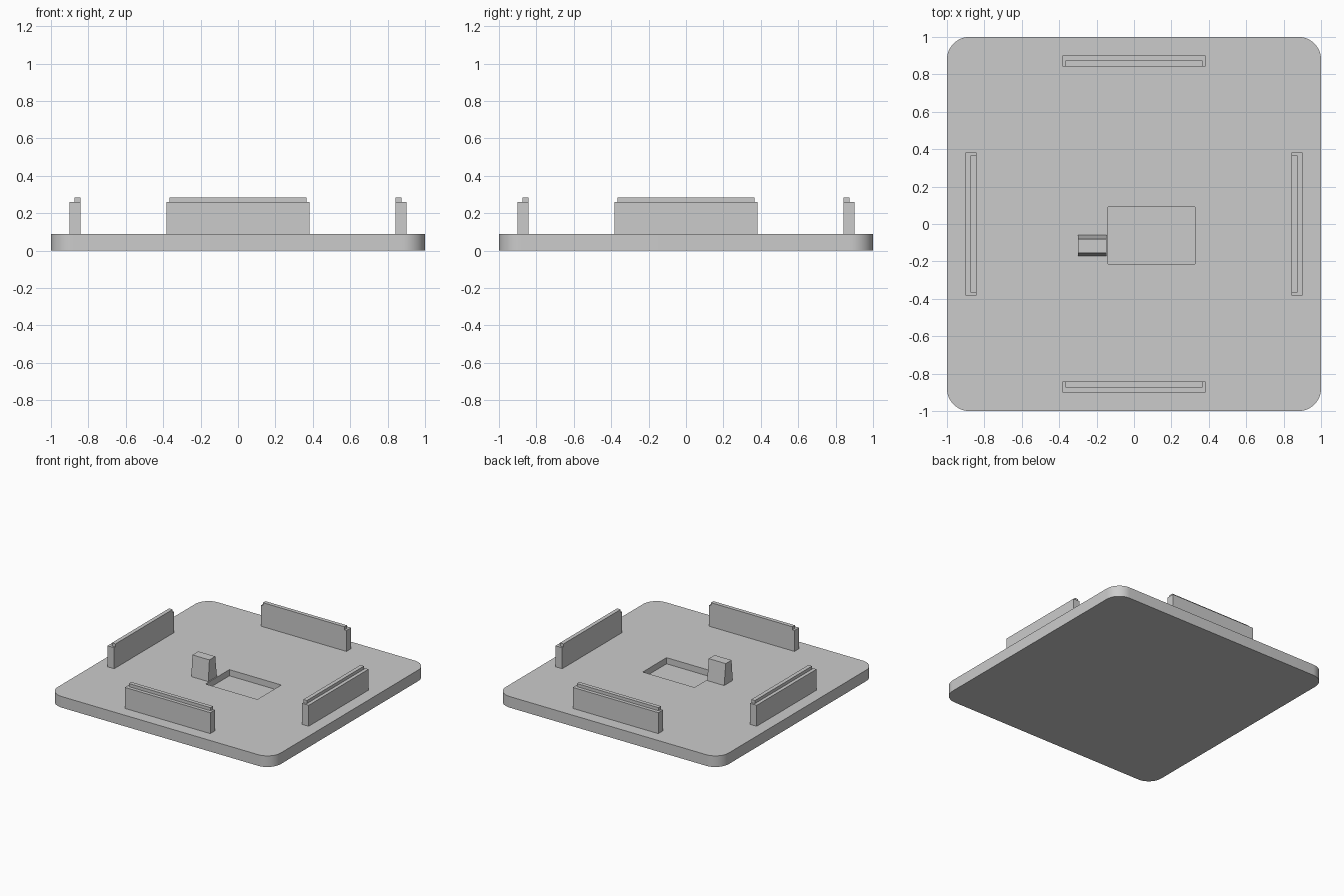
import bpy
import bmesh
import math
from mathutils import Matrix

cube = bpy.data.objects.get("Cube")
if cube:
    bpy.data.objects.remove(cube, do_unlink=True)

grey = bpy.data.materials.new("plain grey")
grey.use_nodes = True
colour = (0.6, 0.6, 0.6, 1)
grey.diffuse_color = colour
grey.node_tree.nodes["Principled BSDF"].inputs["Base Color"].default_value = colour

PLATE_TOP = 0.09
RAIL_TOP = 0.26
LIP_TOP = 0.285


def add_box(bm, x0, x1, y0, y1, z0, z1):
    """Add a box between the given limits and return its vertices."""
    verts = bmesh.ops.create_cube(bm, size=1)["verts"]
    for v in verts:
        v.co.x = x1 if v.co.x > 0 else x0
        v.co.y = y1 if v.co.y > 0 else y0
        v.co.z = z1 if v.co.z > 0 else z0
    return verts


def make_object(name, bm):
    mesh = bpy.data.meshes.new(name)
    bm.to_mesh(mesh)
    bm.free()
    mesh.materials.append(grey)
    obj = bpy.data.objects.new(name, mesh)
    bpy.context.collection.objects.link(obj)
    return obj


# Base plate with rounded corners
bm = bmesh.new()
add_box(bm, -1, 1, -1, 1, 0, PLATE_TOP)
uprights = [e for e in bm.edges if abs(e.verts[0].co.z - e.verts[1].co.z) > 0.01]
bmesh.ops.bevel(bm, geom=uprights, offset=0.12, segments=12, profile=0.5, affect="EDGES")
plate = make_object("base_plate", bm)

# Rectangular pocket sunk into the plate
bm = bmesh.new()
add_box(bm, -0.14, 0.325, -0.215, 0.09, 0.04, 0.2)
cutter = make_object("pocket_cutter", bm)
cutter.hide_render = True
cut = plate.modifiers.new("pocket", "BOOLEAN")
cut.operation = "DIFFERENCE"
cut.solver = "EXACT"
cut.object = cutter
bpy.context.view_layer.objects.active = plate
plate.select_set(True)
bpy.ops.object.modifier_apply(modifier=cut.name)
bpy.data.objects.remove(cutter, do_unlink=True)
bpy.ops.object.shade_smooth_by_angle(angle=math.radians(30))

# Four edge rails, each with a narrow lip along its inner side
for turn, side in enumerate(("front", "left", "back", "right")):
    bm = bmesh.new()
    add_box(bm, -0.383, 0.383, -0.902, -0.842, PLATE_TOP, RAIL_TOP)
    add_box(bm, -0.366, 0.366, -0.874, -0.842, RAIL_TOP, LIP_TOP)
    bm.transform(Matrix.Rotation(turn * math.pi / 2, 4, "Z"))
    make_object(side + "_rail", bm)

# Tapered peg beside the pocket
bm = bmesh.new()
for v in add_box(bm, -0.30, -0.148, -0.17, -0.06, PLATE_TOP, RAIL_TOP):
    if v.co.z > PLATE_TOP + 0.01:
        v.co.y = -0.155 if v.co.y < -0.1 else -0.08
make_object("tapered_peg", bm)
